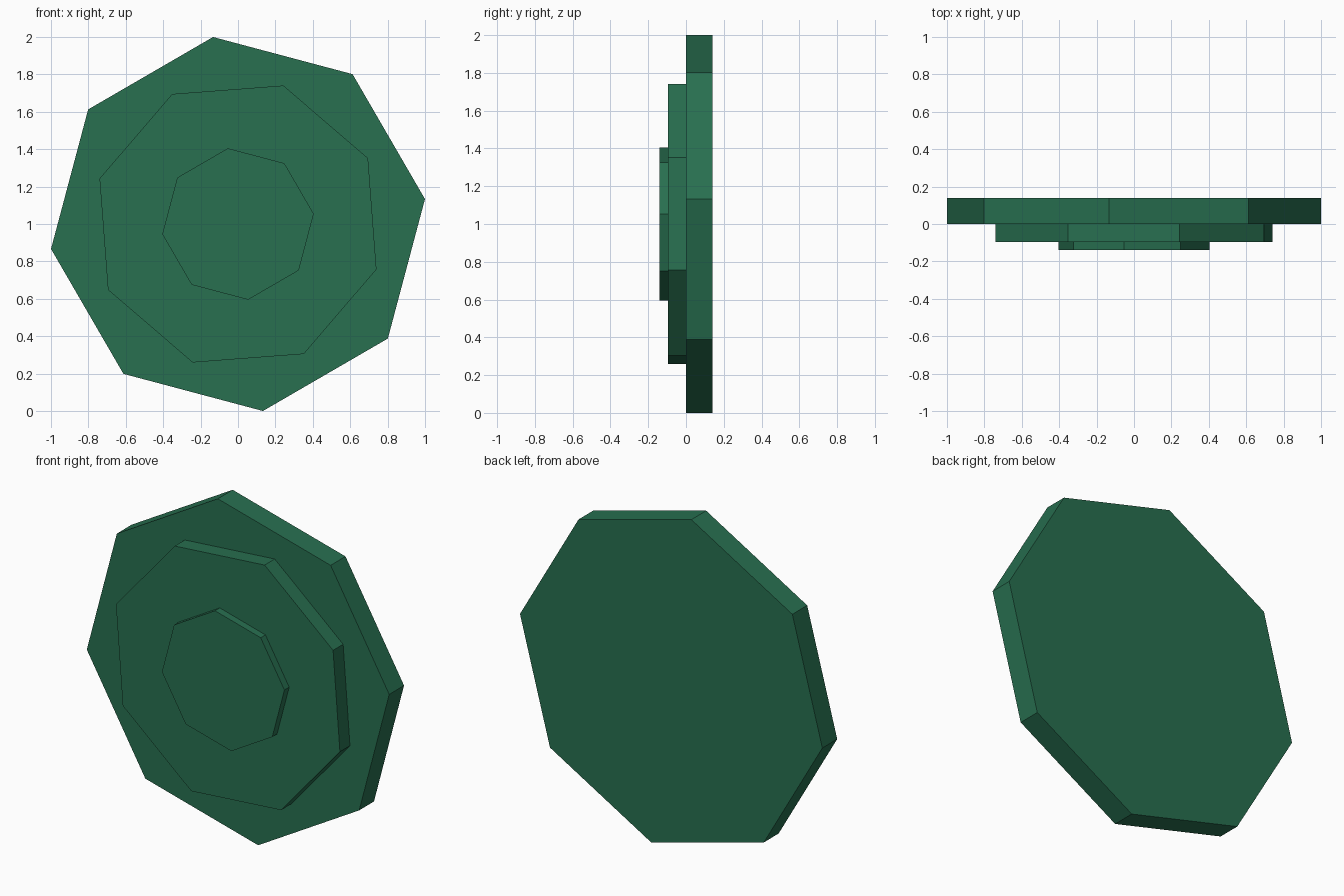
import bpy, bmesh, math

if "Cube" in bpy.data.objects:
    bpy.data.objects.remove(bpy.data.objects["Cube"])

green = bpy.data.materials.new("dark_green")
green.diffuse_color = (0.021, 0.160, 0.080, 1)
green.use_nodes = True
green.node_tree.nodes["Principled BSDF"].inputs["Base Color"].default_value = green.diffuse_color


def octagon_plate(name, radius, angle, y_front, y_back):
    """Flat octagonal plate facing -y, centred on z = 1."""
    bm = bmesh.new()
    ring = [math.radians(angle + 45 * i) for i in range(8)]
    front = bm.faces.new([bm.verts.new((radius * math.cos(a), y_front,
                                        1 + radius * math.sin(a))) for a in ring])
    back = bmesh.ops.extrude_face_region(bm, geom=[front], use_keep_orig=True)["geom"]
    for v in back:
        if isinstance(v, bmesh.types.BMVert):
            v.co.y = y_back
    bmesh.ops.recalc_face_normals(bm, faces=bm.faces)
    mesh = bpy.data.meshes.new(name)
    bm.to_mesh(mesh)
    bm.free()
    mesh.materials.append(green)
    obj = bpy.data.objects.new(name, mesh)
    bpy.context.collection.objects.link(obj)


# Three stacked plates, the middle one turned against the others
octagon_plate("back_plate", 1.0085, 7.6, 0.0, 0.14)
octagon_plate("middle_plate", 0.779, 26.85, -0.095, 0.0)
octagon_plate("front_plate", 0.4085, 7.6, -0.14, -0.095)
